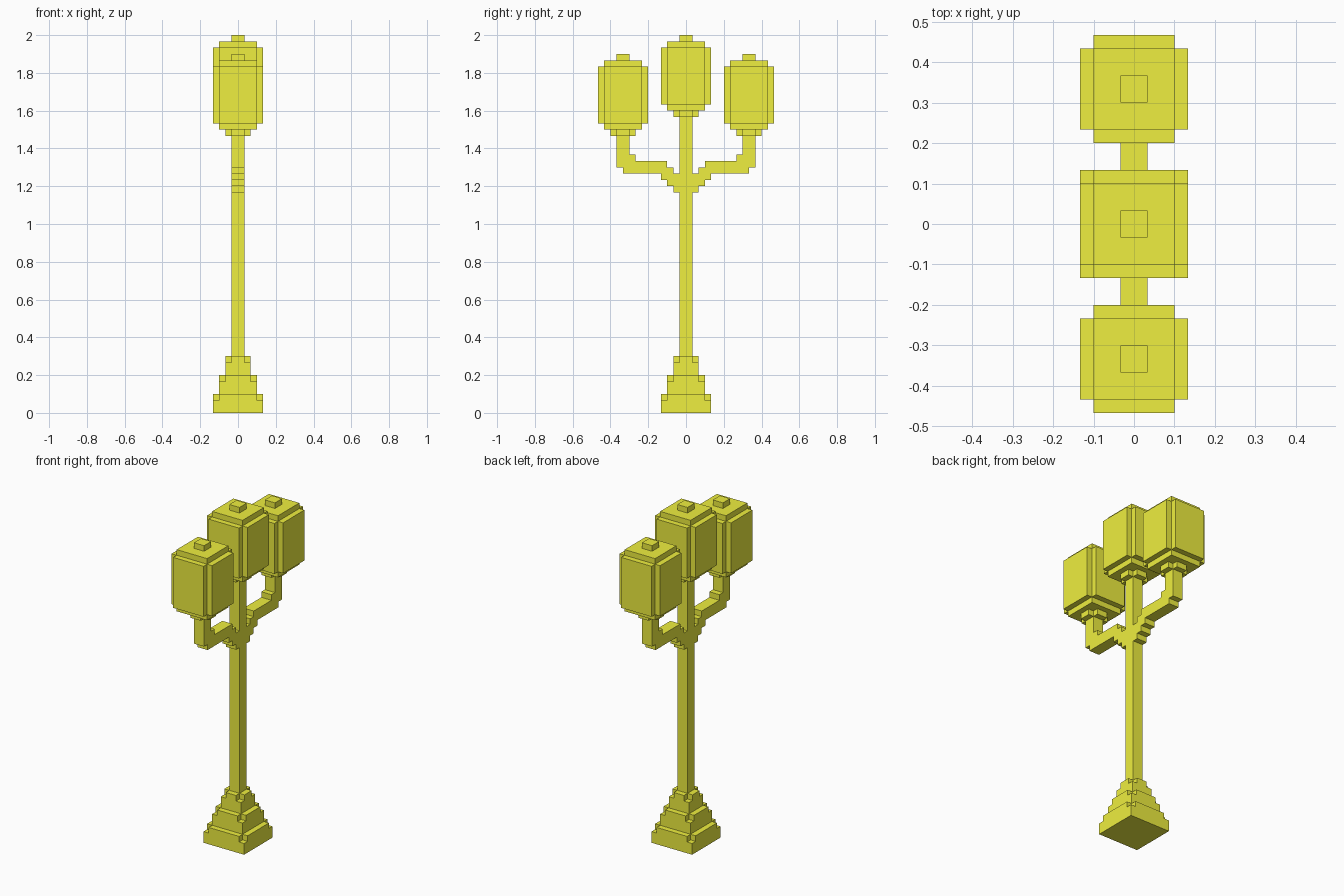
import bpy
import bmesh

if "Cube" in bpy.data.objects:
    bpy.data.objects.remove(bpy.data.objects["Cube"])

U = 1 / 30  # one block; the lamp post is 60 blocks tall

paint = bpy.data.materials.new("yellow_paint")
paint.diffuse_color = (0.86, 0.86, 0.05, 1)
paint.use_nodes = True
paint.node_tree.nodes["Principled BSDF"].inputs["Base Color"].default_value = paint.diffuse_color


def square(h):
    return [(-h, -h), (h, -h), (h, h), (-h, h)]


def notched(h):
    # square footprint with a one-block notch at each corner
    k = h - 1
    return [(-k, -h), (k, -h), (k, -k), (h, -k), (h, k), (k, k),
            (k, h), (-k, h), (-k, k), (-h, k), (-h, -k), (-k, -k)]


def add_prism(bm, points, direction):
    verts = [bm.verts.new([c * U for c in p]) for p in points]
    face = bm.faces.new(verts)
    top = bmesh.ops.extrude_face_region(bm, geom=[face])["geom"]
    moved = [g for g in top if isinstance(g, bmesh.types.BMVert)]
    bmesh.ops.translate(bm, verts=moved, vec=[c * U for c in direction])


def finish(bm, name):
    bmesh.ops.recalc_face_normals(bm, faces=bm.faces[:])
    mesh = bpy.data.meshes.new(name)
    bm.to_mesh(mesh)
    bm.free()
    mesh.materials.append(paint)
    obj = bpy.data.objects.new(name, mesh)
    bpy.context.collection.objects.link(obj)
    return obj


def stack(name, layers, y=0, z=0):
    # layers: (footprint, bottom, top) in blocks
    bm = bmesh.new()
    for shape, z0, z1 in layers:
        add_prism(bm, [(px, py + y, z + z0) for px, py in shape], (0, 0, z1 - z0))
    return finish(bm, name)


# Stepped foot: each tier loses its corners on the top layer
tiers = []
for i, h in enumerate((4, 3, 2)):
    tiers += [(square(h), 3 * i, 3 * i + 2), (notched(h), 3 * i + 2, 3 * i + 3)]
stack("base", tiers)

# Central pole
stack("pole", [(square(1), 9, 47)])

# Lanterns: collar, tray, body, lid, finial
lantern = [(notched(2), 0, 1), (square(3), 1, 2), (notched(4), 2, 11),
           (square(3), 11, 12), (square(1), 12, 13)]
stack("lantern_centre", lantern, 0, 47)
stack("lantern_front", lantern, -10, 44)
stack("lantern_back", lantern, 10, 44)

# Stepped arm profile (y, z), mirrored to both sides
profile = [(1, 35), (2, 35), (2, 36), (3, 36), (3, 37), (4, 37), (4, 38),
           (10, 38), (10, 39), (11, 39), (11, 44), (9, 44), (9, 41), (8, 41),
           (8, 40), (3, 40), (3, 39), (2, 39), (2, 38), (1, 38)]
for name, side in (("arm_front", -1), ("arm_back", 1)):
    bm = bmesh.new()
    add_prism(bm, [(-1, side * y, z) for y, z in profile], (2, 0, 0))
    finish(bm, name)
